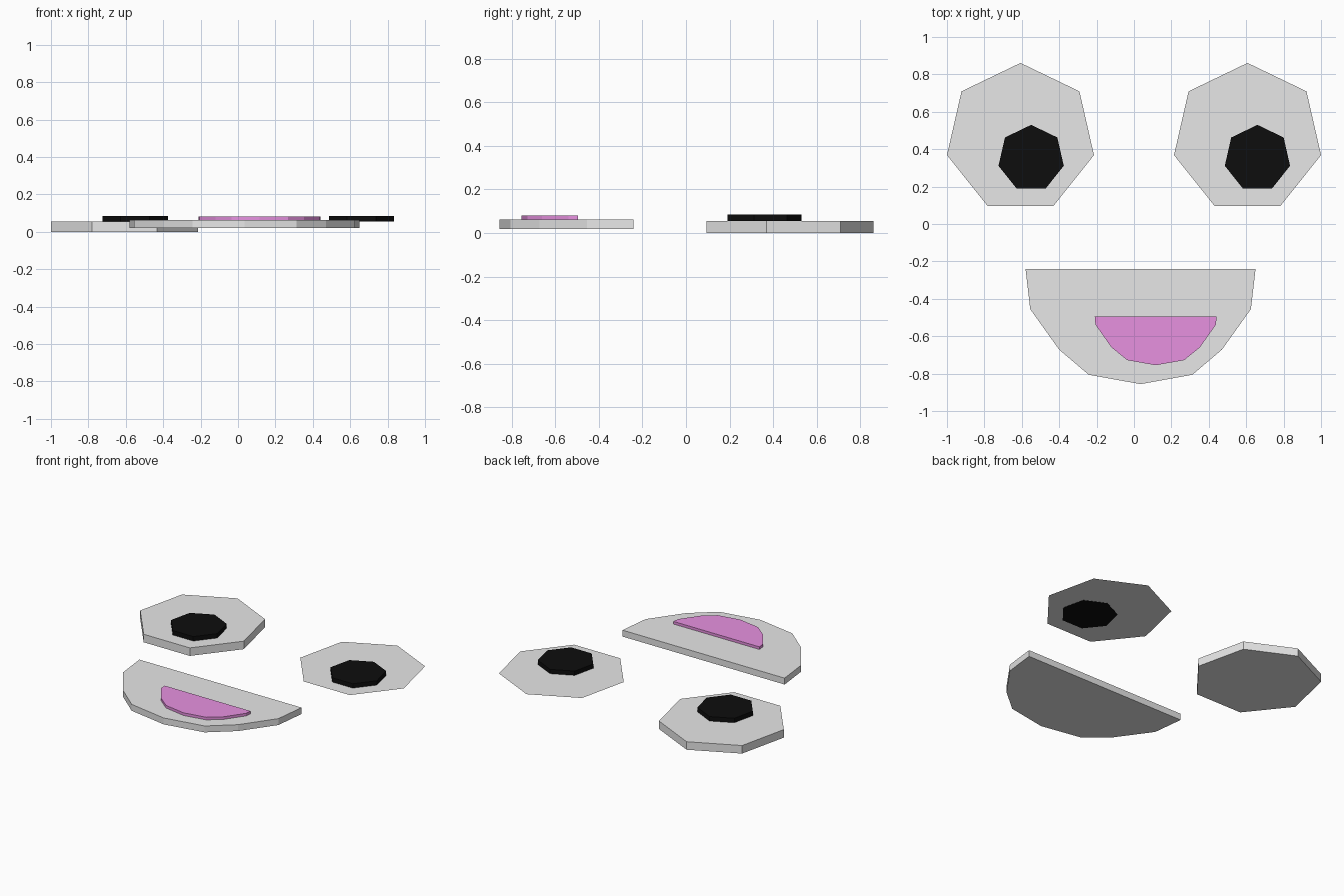
import bpy, bmesh, math

cube = bpy.data.objects.get("Cube")
if cube:
    bpy.data.objects.remove(cube, do_unlink=True)


def make_material(name, rgb):
    mat = bpy.data.materials.new(name)
    mat.use_nodes = True
    mat.diffuse_color = (*rgb, 1)
    mat.node_tree.nodes["Principled BSDF"].inputs["Base Color"].default_value = (*rgb, 1)
    return mat


grey = make_material("light grey", (0.8, 0.8, 0.8))
black = make_material("black", (0.004, 0.004, 0.004))
pink = make_material("pink", (0.9, 0.32, 0.84))


def plate(name, outline, z, thickness, mat):
    """Flat outline at height z, extruded upward when it has thickness."""
    bm = bmesh.new()
    face = bm.faces.new([bm.verts.new((x, y, z)) for x, y in outline])
    if thickness:
        top = bmesh.ops.extrude_face_region(bm, geom=[face], use_keep_orig=True)
        moved = [v for v in top["geom"] if isinstance(v, bmesh.types.BMVert)]
        bmesh.ops.translate(bm, verts=moved, vec=(0, 0, thickness))
        bmesh.ops.recalc_face_normals(bm, faces=bm.faces)
    mesh = bpy.data.meshes.new(name)
    bm.to_mesh(mesh)
    bm.free()
    mesh.materials.append(mat)
    obj = bpy.data.objects.new(name, mesh)
    bpy.context.collection.objects.link(obj)
    return obj


def heptagon(cx, cy, r):
    angles = [math.pi / 2 + math.tau * i / 7 for i in range(7)]
    return [(cx + r * math.cos(a), cy + r * math.sin(a)) for a in angles]


def bowl(cx, half):
    """Mirror a half outline (offset, y), listed from the rim to the lowest point."""
    left = [(cx - dx, y) for dx, y in half]
    right = [(cx + dx, y) for dx, y in reversed(half[:-1])]
    return left + right


# Eyes: a solid slab on the right, a thin sheet on the left
plate("right_eye", heptagon(-0.607, 0.458, 0.403), 0, 0.055, grey)
plate("left_eye", heptagon(0.607, 0.458, 0.403), 0.056, 0, grey)

# Pupils
for name, x in (("right_pupil", -0.55), ("left_pupil", 0.66)):
    plate(name, heptagon(x, 0.351, 0.179), 0.0545, 0.031, black)

# Mouth and tongue
mouth_half = [(0.615, -0.24), (0.59, -0.455), (0.435, -0.672), (0.277, -0.806), (0, -0.856)]
tongue_half = [(0.326, -0.495), (0.322, -0.538), (0.236, -0.66), (0.152, -0.728), (0, -0.755)]
plate("mouth", bowl(0.035, mouth_half), 0.019, 0.044, grey)
plate("tongue", bowl(0.116, tongue_half), 0.06, 0.021, pink)
